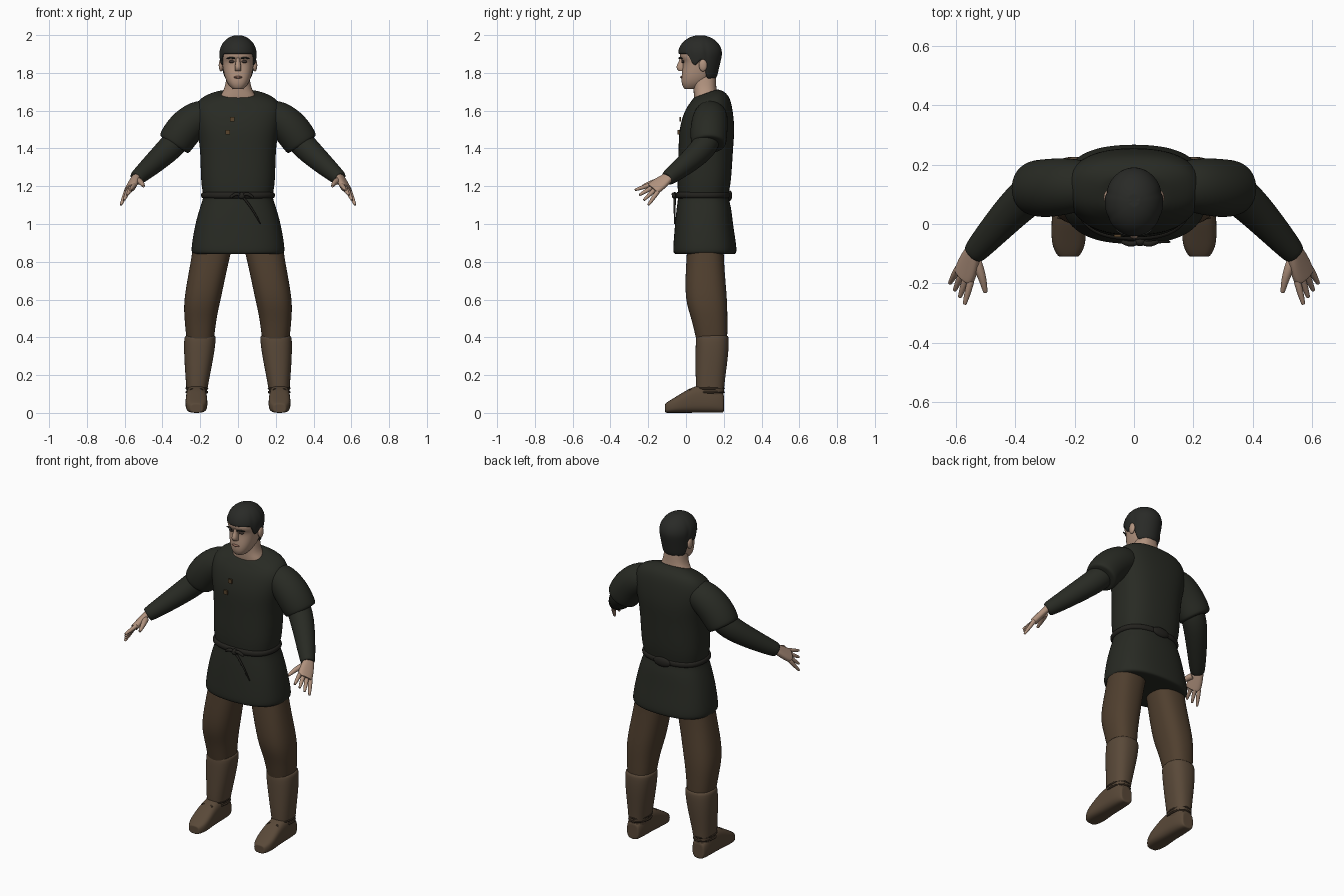
import bpy, bmesh
from math import sin, cos, pi, tau, sqrt, copysign
from mathutils import Vector, Matrix

default_cube = bpy.data.objects.get("Cube")
if default_cube:
    bpy.data.objects.remove(default_cube)


def material(name, red, green, blue):
    mat = bpy.data.materials.new(name)
    mat.use_nodes = True
    colour = (red, green, blue, 1)
    mat.diffuse_color = colour
    mat.node_tree.nodes["Principled BSDF"].inputs["Base Color"].default_value = colour
    return mat


TUNIC = material("dark green cloth", .021, .023, .017)
TROUSERS = material("brown cloth", .08, .05, .028)
BOOTS = material("brown leather", .1, .066, .04)
SKIN = material("skin", .44, .29, .21)
HAIR = material("dark hair", .022, .023, .02)
BELT = material("belt leather", .017, .016, .013)
LACE = material("lace", .035, .023, .014)
BUTTON = material("button brass", .1, .06, .026)
LIPS = material("lips", .27, .14, .1)
EYES = material("dark eyes", .05, .035, .03)


def finish(name, bm, mat, mirror=False, smooth=True):
    bmesh.ops.recalc_face_normals(bm, faces=bm.faces)
    mesh = bpy.data.meshes.new(name)
    bm.to_mesh(mesh)
    bm.free()
    mesh.materials.append(mat)
    part = bpy.data.objects.new(name, mesh)
    bpy.context.collection.objects.link(part)
    if mirror:
        part.modifiers.new("mirror", 'MIRROR').use_mirror_merge = False
    if smooth:
        mesh.shade_smooth()
        subdivision = part.modifiers.new("subdivision", 'SUBSURF')
        subdivision.levels = subdivision.render_levels = 2
    return part


def oval(centre, u, v, count=20, boxiness=2):
    """Ring of points with half axes u and v."""
    def bulge(t):
        return copysign(abs(t) ** (2 / boxiness), t)
    angles = [tau * i / count for i in range(count)]
    return [Vector(centre) + Vector(u) * bulge(cos(a)) + Vector(v) * bulge(sin(a)) for a in angles]


def shrunken(ring):
    """Inset copy of a ring, which keeps the rim of an end cap crisp."""
    middle = sum(ring, Vector()) / len(ring)
    return [point.lerp(middle, .15) for point in ring]


def loft(name, rings, mat, mirror=False):
    """Skin a list of rings and close both ends."""
    bm = bmesh.new()
    rings = [shrunken(rings[0]), *rings, shrunken(rings[-1])]
    loops = [[bm.verts.new(point) for point in ring] for ring in rings]
    for lower, upper in zip(loops, loops[1:]):
        for i in range(len(lower)):
            bm.faces.new((lower[i - 1], lower[i], upper[i], upper[i - 1]))
    bm.faces.new(loops[0])
    bm.faces.new(loops[-1])
    return finish(name, bm, mat, mirror)


def column(name, mat, *rows, mirror=False, boxiness=2.4):
    """Upright part; each row is height, half width, front, back and middle x."""
    rings = []
    for z, half, front, back, *x in rows:
        centre = (x[0] if x else 0, (front + back) / 2, z)
        rings.append(oval(centre, (half, 0, 0), (0, (back - front) / 2, 0), boxiness=boxiness))
    return loft(name, rings, mat, mirror)


def tube(name, mat, path, radii, mirror=False, side=(0, 1, 0)):
    """Limb or cord along a path."""
    path = [Vector(point) for point in path]
    rings = []
    for i, radius in enumerate(radii):
        before, after = path[max(i - 1, 0)], path[min(i + 1, len(path) - 1)]
        heading = (after - before).normalized()
        u = heading.cross(Vector(side)).normalized()
        rings.append(oval(path[i], u * radius, u.cross(heading) * radius, count=10))
    return loft(name, rings, mat, mirror)


def placed(centre, size):
    return Matrix.Translation(centre) @ Matrix.Diagonal((*size, 1))


def blob(name, mat, centre, size, mirror=False):
    bm = bmesh.new()
    bmesh.ops.create_icosphere(bm, subdivisions=2, radius=1, matrix=placed(centre, size))
    return finish(name, bm, mat, mirror)


# Tunic, with the collar tipped down towards the chest
tunic = column(
    "tunic", TUNIC,
    (.84, .25, -.07, .27), (.88, .25, -.07, .27), (1, .23, -.06, .25), (1.1, .2, -.05, .24),
    (1.15, .18, -.04, .22), (1.2, .2, -.05, .24), (1.4, .2, -.04, .25), (1.5, .22, -.04, .26),
    (1.6, .24, -.01, .25), (1.66, .21, .02, .23), (1.69, .12, .04, .17), boxiness=2.5)
for vertex in tunic.data.vertices:
    rise = max(0, vertex.co.z - 1.6)
    vertex.co.z += 4 * rise * (vertex.co.y - .1)

# Arms
tube("short_sleeve", TUNIC, [(.13, .13, 1.58), (.21, .13, 1.57), (.29, .12, 1.5), (.34, .12, 1.42)],
     [.08, .1, .106, .1], mirror=True)
tube("long_sleeve", TUNIC, [(.29, .12, 1.48), (.35, .11, 1.41), (.47, -.02, 1.3), (.54, -.1, 1.24)],
     [.07, .076, .057, .043], mirror=True)

# Hands: a flat palm, four fanned fingers and a thumb
wrist, knuckles = Vector((.54, -.09, 1.25)), Vector((.57, -.17, 1.19))
across = Vector((5, 5, -4)).normalized()
flat = across.cross(knuckles - wrist).normalized()
loft("palm", [oval(wrist.lerp(knuckles, step), across * half, flat * .02, boxiness=2.5)
              for step, half in ((0, .03), (.5, .042), (1, .046), (1.1, .04))], SKIN, mirror=True)
index_tip, little_tip = Vector((.57, -.27, 1.18)), Vector((.62, -.2, 1.1))
for i, finger in enumerate(("index", "middle", "ring", "little")):
    base = knuckles + across * (.023 * i - .034)
    tip = index_tip.lerp(little_tip, i / 3)
    tube(finger + "_finger", SKIN, [base, base.lerp(tip, .5), tip], [.013, .012, .007],
         mirror=True, side=across)
tube("thumb", SKIN, [(.53, -.13, 1.23), (.51, -.18, 1.22), (.5, -.23, 1.2)], [.02, .015, .008],
     mirror=True, side=across)

# Legs
column("trouser_leg", TROUSERS, (.95, .11, .01, .2, .12), (.8, .1, 0, .2, .15), (.6, .1, -.01, .22, .19),
       (.5, .085, .03, .22, .2), (.35, .07, .06, .22, .2), mirror=True)
column("boot_shaft", BOOTS, (.41, .087, .05, .23, .2), (.3, .08, .05, .225, .207), (.13, .056, .05, .2, .218),
       (.06, .05, .06, .2, .22), mirror=True)
loft("boot_foot", [oval((.22, y, height / 2), (half, 0, 0), (0, 0, height / 2), boxiness=3)
                   for y, half, height in ((.2, .04, .1), (.15, .055, .15), (.05, .055, .15),
                                           (-.03, .06, .1), (-.08, .055, .07), (-.11, .035, .05))],
     BOOTS, mirror=True)

# Ankle laces: two turns and a bow
for z in (.11, .13):
    loft("ankle_lace", [oval((.218, .125, z + .007 * cos(a)), (.057 + .007 * sin(a), 0, 0),
                             (0, .077 + .007 * sin(a), 0)) for a in (pi, pi / 2, 0)], LACE, mirror=True)
for sign in (-1, 1):
    tube("ankle_bow", LACE, [(.22, .04, .12), (.22 + sign * .03, .02, .13), (.22 + sign * .04, .02, .11)],
         [.005, .006, .004], mirror=True)

# Belt with a knot, two loops and hanging ends
column("belt", BELT, (1.135, .2, -.058, .237), (1.17, .2, -.058, .237), boxiness=2.5)
knot = Vector((.02, -.06, 1.15))
blob("belt_knot", BELT, knot, (.02, .016, .02))
blob("back_fold", BELT, (0, .23, 1.15), (.06, .016, .03))
for sign in (-1, 1):
    loop = [knot + Vector(offset) for offset in ((0, 0, 0), (sign * .03, -.01, .015), (sign * .06, 0, -.01))]
    tube("belt_loop", BELT, loop, [.007, .012, .007])
tube("belt_end", BELT, [knot, (.07, -.06, 1.09), (.12, -.06, 1)], [.007, .006, .004])

# Chest buttons
for x, y, z in ((-.03, -.03, 1.555), (-.055, -.04, 1.485)):
    bm = bmesh.new()
    bmesh.ops.create_cube(bm, size=1, matrix=placed((x, y, z), (.024, .009, .024)))
    finish("button", bm, BUTTON, smooth=False)

# Neck and head
column("neck", SKIN, (1.62, .11, .05, .17), (1.68, .1, .04, .17), (1.71, .07, .04, .16), (1.8, .06, .03, .16))
column("head", SKIN, (1.715, .03, -.01, .06), (1.74, .055, -.025, .11), (1.78, .072, -.025, .14),
       (1.82, .08, -.02, .16), (1.86, .086, -.015, .17), (1.88, .088, -.035, .175),
       (1.92, .088, -.035, .175), (1.97, .06, .02, .14))
column("nose", SKIN, (1.88, .011, -.035, 0), (1.86, .011, -.037, 0), (1.83, .018, -.056, 0), (1.81, .016, -.04, 0))
blob("ear", SKIN, (.09, .09, 1.84), (.013, .023, .035), mirror=True)
blob("lips", LIPS, (0, -.022, 1.777), (.026, .01, .007))
blob("eye", EYES, (.034, -.016, 1.86), (.016, .01, .008), mirror=True)
tube("eyebrow", HAIR, [(.016, -.036, 1.876), (.036, -.034, 1.882), (.06, -.02, 1.876)], [.004, .006, .003],
     mirror=True)


def hairline(back):
    """Lower edge of the hair: fringe, sideburn, ear and nape."""
    if back < -.4:
        return 1.9
    if back < -.1:
        return 1.84
    return 1.87 if back < .25 else 1.77


# Hair: a dome that narrows below the widest height
widest, layers, strands = 1.9, 10, 32
hair_rings = []
for layer in range(-1, layers):
    ring = []
    for i in range(strands):
        side, back = cos(tau * i / strands), sin(tau * i / strands)
        low = hairline(back)
        z = low + (2 - low) * sin(pi / 2 * max(layer, 0) / layers)
        above = z - widest
        spread = sqrt(1 - (above * 10) ** 2) if above > 0 else 1 + above * (1 + max(back, 0))
        if layer < 0:
            spread *= .85
        ring.append(Vector((.1 * spread * side, .075 + .118 * spread * back, z)))
    hair_rings.append(ring)
loft("hair", hair_rings, HAIR)
